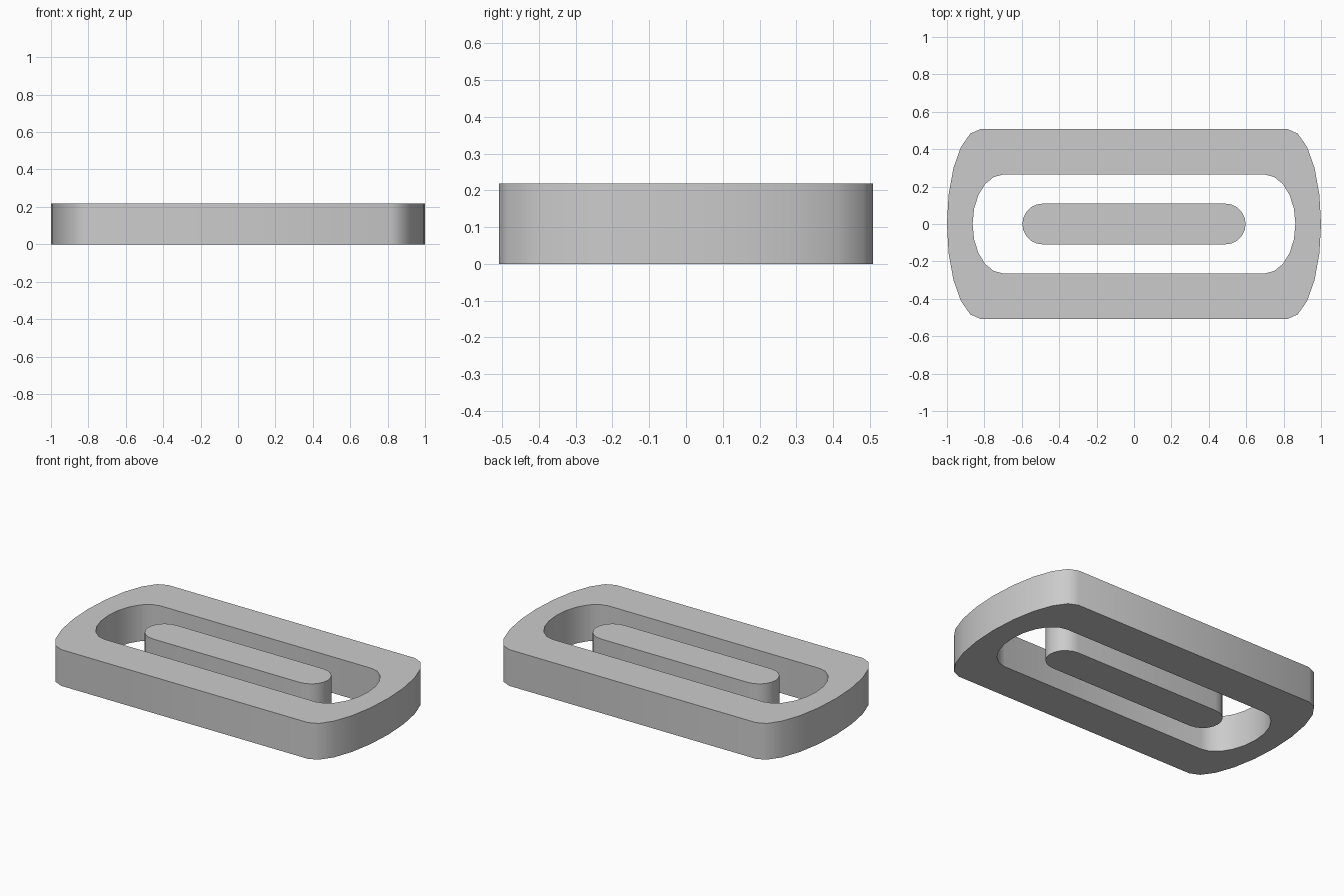
import bpy, bmesh
from math import sin, cos, pi

if "Cube" in bpy.data.objects:
    bpy.data.objects.remove(bpy.data.objects["Cube"])

HEIGHT = 0.218
SEGS = 10  # sides on each rounded end


def slot_outline(flat, rx, ry):
    """Closed outline: two straight sides joined by half-ellipse ends."""
    pts = []
    for side in (1, -1):
        for i in range(SEGS + 1):
            a = -pi / 2 + pi * i / SEGS
            pts.append((side * (flat + rx * cos(a)), side * ry * sin(a)))
    return pts


def finish(name, bm):
    bmesh.ops.recalc_face_normals(bm, faces=bm.faces)
    mesh = bpy.data.meshes.new(name)
    bm.to_mesh(mesh)
    bm.free()
    obj = bpy.data.objects.new(name, mesh)
    bpy.context.collection.objects.link(obj)
    bpy.ops.object.select_all(action='DESELECT')
    obj.select_set(True)
    bpy.context.view_layer.objects.active = obj
    bpy.ops.object.shade_smooth_by_angle(angle=0.7)
    return obj


def loop(bm, outline, z):
    return [bm.verts.new((x, y, z)) for x, y in outline]


def bridge(bm, a, b):
    n = len(a)
    for i in range(n):
        j = (i + 1) % n
        bm.faces.new((a[i], a[j], b[j], b[i]))


# Outer ring: four loops bridged into a closed band
outer = slot_outline(0.82, 0.18, 0.508)
inner = slot_outline(0.70, 0.163, 0.264)
bm = bmesh.new()
loops = [loop(bm, outer, 0), loop(bm, outer, HEIGHT),
         loop(bm, inner, HEIGHT), loop(bm, inner, 0)]
for k in range(4):
    bridge(bm, loops[k], loops[(k + 1) % 4])
finish("outer_ring", bm)

# Centre bar: solid rounded bar inside the ring
bar = slot_outline(0.488, 0.109, 0.109)
bm = bmesh.new()
bottom, top = loop(bm, bar, 0), loop(bm, bar, HEIGHT)
bridge(bm, bottom, top)
bm.faces.new(bottom)
bm.faces.new(top)
finish("centre_bar", bm)
